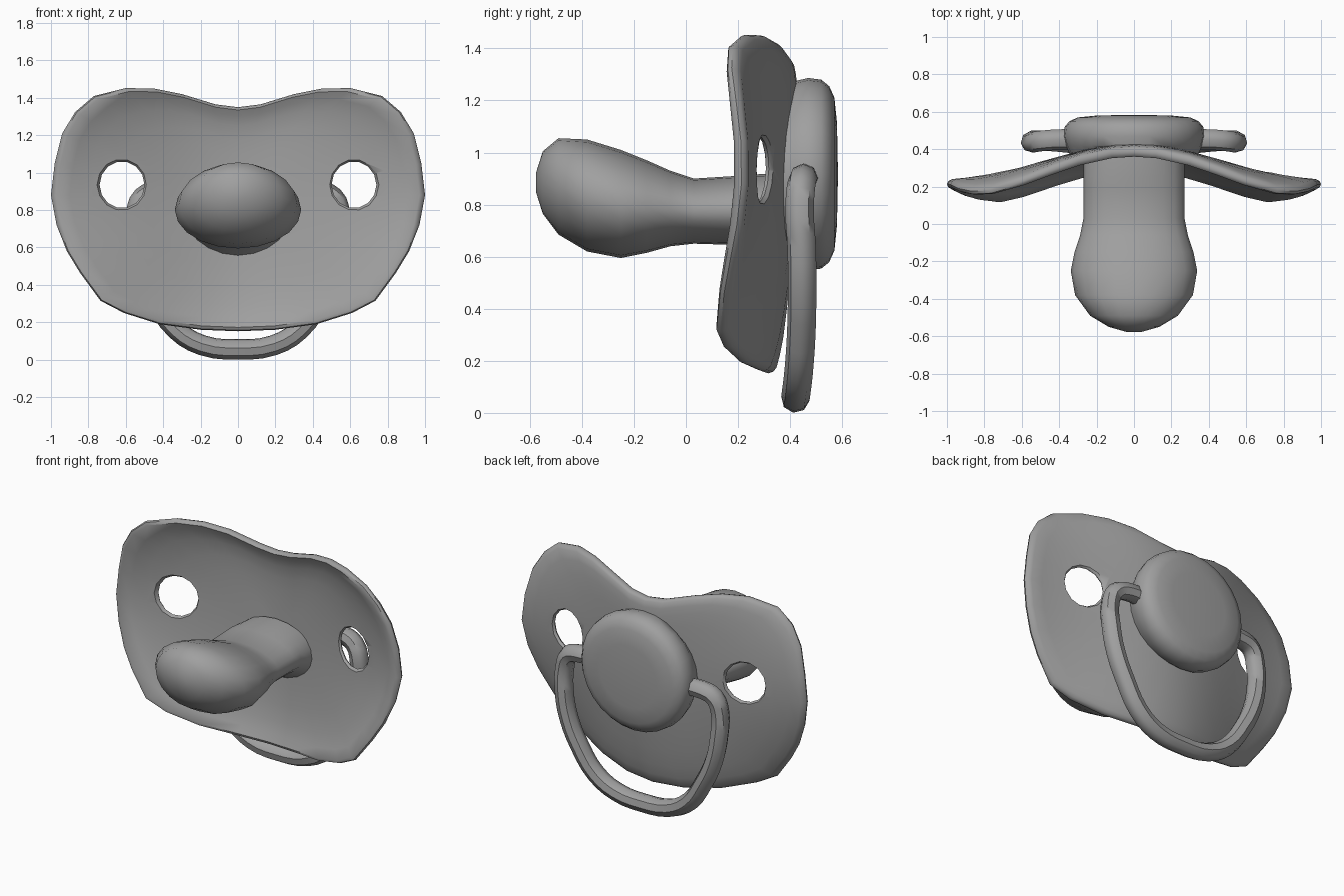
import bpy, bmesh
from math import sin, cos, pi

if "Cube" in bpy.data.objects:
    bpy.data.objects.remove(bpy.data.objects["Cube"], do_unlink=True)

grey = bpy.data.materials.new("plain grey")
grey.use_nodes = True
grey.diffuse_color = (0.35, 0.35, 0.35, 1)
grey.node_tree.nodes["Principled BSDF"].inputs["Base Color"].default_value = grey.diffuse_color


def finish(ob, angle=45):
    bpy.ops.object.select_all(action='DESELECT')
    ob.select_set(True)
    bpy.context.view_layer.objects.active = ob
    bpy.ops.object.shade_smooth_by_angle(angle=angle * pi / 180)


def loft(name, rings):
    """Skin a list of equal closed rings and cap both ends."""
    bm = bmesh.new()
    loops = [[bm.verts.new(p) for p in ring] for ring in rings]
    n = len(loops[0])
    for a, b in zip(loops, loops[1:]):
        for i in range(n):
            j = (i + 1) % n
            bm.faces.new((a[i], a[j], b[j], b[i]))
    bm.faces.new(loops[0])
    bm.faces.new(loops[-1])
    bmesh.ops.recalc_face_normals(bm, faces=bm.faces)
    mesh = bpy.data.meshes.new(name)
    bm.to_mesh(mesh)
    bm.free()
    mesh.materials.append(grey)
    ob = bpy.data.objects.new(name, mesh)
    bpy.context.collection.objects.link(ob)
    return ob


def ellipse(y, cz, rx, rz, n, cx=0):
    return [(cx + rx * cos(2 * pi * i / n), y, cz + rz * sin(2 * pi * i / n)) for i in range(n)]


def bow(x, z):
    t = z - .9
    return .3 + .087 * cos(3.3 * x) + .035 * t - (.08 + .3 * x * x) * t * t


def onto_bow(ring, offset):
    return [(x, bow(x, z) + offset, z) for x, _, z in ring]


# Shield: thin bowed butterfly plate with a thicker rim
half = [(0, 1.35), (.12, 1.365), (.3, 1.42), (.45, 1.45), (.6, 1.452), (.77, 1.41),
        (.87, 1.325), (.94, 1.21), (.98, 1.05), (1, .88), (.97, .72), (.915, .58),
        (.845, .465), (.735, .315), (.61, .25), (.42, .19), (.2, .16), (0, .152)]
outline = half + [(-x, z) for x, z in half[-2:0:-1]]
front = [(.03, .01), (.2, .01), (.35, .01), (.5, .01), (.65, .008), (.8, .002),
         (.9, -.012), (.97, -.027), (.992, -.017)]
back = [(.992, .017), (.97, .028), (.9, .034)] + [(s, .038) for s in (.8, .65, .5, .35, .2, .03)]
rings = []
for scale, offset in front + [(1, 0)] + back:
    flat = [(x * scale, 0, .85 + (z - .85) * scale) for x, z in outline]
    rings.append(onto_bow(flat, offset))
shield = loft("shield", rings)

# Air holes with rounded rims, following the bow of the shield
flare = [(-.03, 1.3), (.01, 1.08), (.024, 1), (.038, 1.08), (.078, 1.3)]
for side in (-1, 1):
    cutter = loft("hole_cutter", [onto_bow(ellipse(0, .935, .12 * s, .125 * s, 14, side * .62), o)
                                  for o, s in flare])
    cutter.hide_render = True
    mod = shield.modifiers.new("hole", 'BOOLEAN')
    mod.operation, mod.solver, mod.object = 'DIFFERENCE', 'EXACT', cutter
    bpy.context.view_layer.objects.active = shield
    bpy.ops.object.modifier_apply(modifier=mod.name)
    bpy.data.objects.remove(cutter, do_unlink=True)
finish(shield)

# Teat: flattened stem swelling into an upturned bulb (y, bottom, top, half width)
teat = [(.38, .555, .92, .27), (.34, .58, .92, .27), (.25, .635, .915, .27),
        (.19, .645, .91, .27), (.03, .65, .9, .27), (-.06, .64, .93, .288),
        (-.15, .615, .97, .318), (-.25, .595, 1.01, .338), (-.38, .62, 1.05, .315),
        (-.49, .685, 1.055, .235), (-.55, .765, 1.005, .135), (-.577, .85, .92, .04)]
finish(loft("teat", [ellipse(y, (a + b) / 2, w, (b - a) / 2, 20) for y, a, b, w in teat]))

# Button on the back, seated on the bow of the shield
button = [(.42, .365), (.47, .377), (.52, .37), (.55, .345), (.57, .3), (.58, .2), (.583, .04)]
seat = [onto_bow(ellipse(0, .917, r, r, 28), .028) for r in (.04, .15, .25, .34)]
finish(loft("button", seat + [ellipse(y, .917, r, r * .98, 28) for y, r in button]))

# Handle: hanging loop that enters the button on both sides
path = [(.3, .452, .895), (.43, .45, .9), (.51, .442, .87), (.545, .436, .78),
        (.545, .444, .64), (.51, .446, .47), (.435, .443, .31), (.33, .433, .16),
        (.19, .423, .077), (0, .42, .055)]
path += [(-x, y, z) for x, y, z in path[-2::-1]]
curve = bpy.data.curves.new("handle", 'CURVE')
curve.dimensions = '3D'
curve.bevel_depth = .055
curve.bevel_resolution = 2
curve.resolution_u = 3
curve.use_fill_caps = True
spline = curve.splines.new('BEZIER')
spline.bezier_points.add(len(path) - 1)
for point, co in zip(spline.bezier_points, path):
    point.co = co
    point.handle_left_type = point.handle_right_type = 'AUTO'
curve.materials.append(grey)
handle = bpy.data.objects.new("handle", curve)
bpy.context.collection.objects.link(handle)
bpy.ops.object.select_all(action='DESELECT')
handle.select_set(True)
bpy.context.view_layer.objects.active = handle
bpy.ops.object.convert(target='MESH')
finish(bpy.context.view_layer.objects.active)
